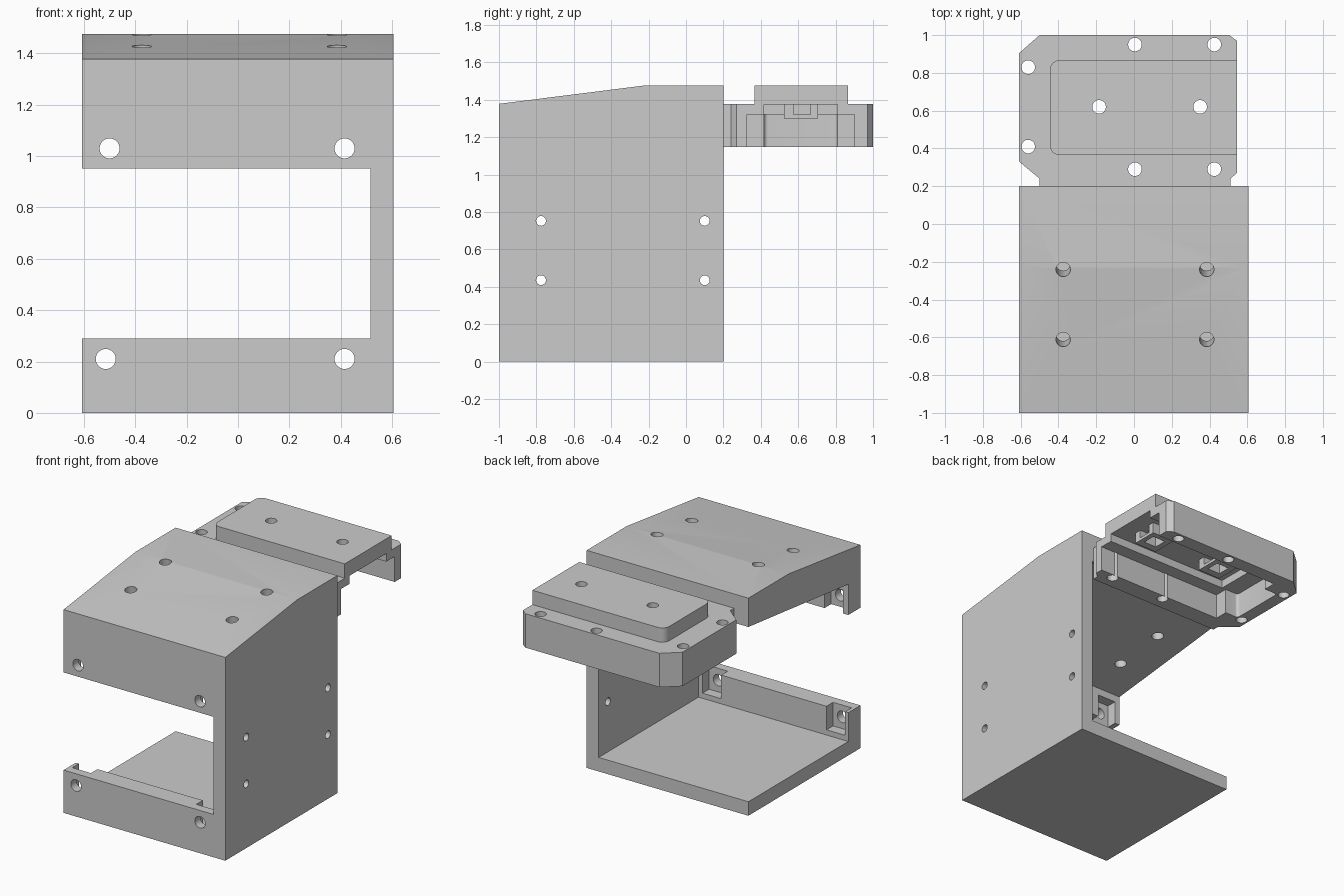
import bpy, bmesh, math
from mathutils import Vector, Matrix

cube = bpy.data.objects.get("Cube")
if cube:
    bpy.data.objects.remove(cube, do_unlink=True)

grey = bpy.data.materials.new("light_grey_plastic")
grey.use_nodes = True
GREY = (0.6, 0.6, 0.6, 1)
grey.diffuse_color = GREY
grey.node_tree.nodes["Principled BSDF"].inputs["Base Color"].default_value = GREY


def make_object(name, bm):
    bmesh.ops.recalc_face_normals(bm, faces=bm.faces)
    mesh = bpy.data.meshes.new(name)
    bm.to_mesh(mesh)
    bm.free()
    mesh.materials.append(grey)
    ob = bpy.data.objects.new(name, mesh)
    bpy.context.collection.objects.link(ob)
    return ob


def prism(name, outline, axis, lo, hi):
    """Extrude a flat outline: (y, z) points along x, or (x, y) points along z."""
    bm = bmesh.new()
    place = (lambda p: (lo, *p)) if axis == "x" else (lambda p: (*p, lo))
    face = bm.faces.new([bm.verts.new(place(p)) for p in outline])
    ext = bmesh.ops.extrude_face_region(bm, geom=[face])
    move = Vector((hi - lo, 0, 0)) if axis == "x" else Vector((0, 0, hi - lo))
    bmesh.ops.translate(bm, vec=move, verts=[g for g in ext["geom"] if isinstance(g, bmesh.types.BMVert)])
    return make_object(name, bm)


def box(name, x, y, z):
    return prism(name, [(x[0], y[0]), (x[1], y[0]), (x[1], y[1]), (x[0], y[1])], "z", *z)


def rounded_end(x0, x1, y0, y1, r):
    """Rectangle whose two corners at x0 are rounded."""
    pts = [(x1, y0), (x1, y1)]
    for cy, start in ((y1 - r, 90), (y0 + r, 180)):
        for i in range(7):
            a = math.radians(start + i * 15)
            pts.append((x0 + r + r * math.cos(a), cy + r * math.sin(a)))
    return pts


def rod(centre, axis, radius, length):
    bm = bmesh.new()
    rot = Vector(axis).to_track_quat("Z", "Y").to_matrix().to_4x4()
    bmesh.ops.create_cone(bm, cap_ends=True, segments=32, radius1=radius, radius2=radius,
                          depth=length, matrix=Matrix.Translation(centre) @ rot)
    return make_object("hole_cutter", bm)


def combine(target, tool, operation="DIFFERENCE"):
    tool.hide_render = True
    mod = target.modifiers.new("combine", "BOOLEAN")
    mod.operation, mod.solver, mod.object = operation, "EXACT", tool
    bpy.context.view_layer.objects.active = target
    bpy.ops.object.modifier_apply(modifier=mod.name)
    bpy.data.objects.remove(tool, do_unlink=True)


# Main bracket: sloped block, hollowed and open at the back and one side
bracket = prism("main_bracket", [(-1, 0), (0.2, 0), (0.2, 1.475), (-0.23, 1.475), (-1, 1.378)],
                "x", -0.608, 0.605)
combine(bracket, prism("inside_cutter", [(-0.87, 0.095), (0.3, 0.095), (0.3, 1.291), (-0.87, 1.16)],
                       "x", -0.8, 0.515))
combine(bracket, box("window_cutter", (-0.8, 0.515), (-1.2, -0.8), (0.29, 0.952)))

# Front screw holes with nut pockets open to the window
for x, z, pocket in ((-0.515, 0.21, (0.13, 0.4)), (0.415, 0.21, (0.13, 0.4)),
                     (-0.5, 1.03, (0.85, 1.11)), (0.415, 1.03, (0.85, 1.11))):
    combine(bracket, box("pocket_cutter", (x - 0.07, x + 0.07), (-0.94, -0.8), pocket))
    combine(bracket, rod((x, -1, z), (0, 1, 0), 0.039, 0.4))

# Side wall holes
for y in (-0.775, 0.1):
    for z in (0.435, 0.752):
        combine(bracket, rod((0.56, y, z), (1, 0, 0), 0.026, 0.3))

# Roof holes, square to the slope
for x in (-0.375, 0.385):
    for y in (-0.235, -0.612):
        combine(bracket, rod((x, y + 0.01, 1.35), (0, -0.13, 1), 0.038, 0.5))

# Rear mount: chamfered base with a raised plate
mount = prism("rear_mount", [(-0.5, 0.2), (0.51, 0.2), (0.51, 0.24), (0.545, 0.27), (0.545, 0.97),
                             (0.505, 1), (-0.5, 1), (-0.608, 0.905), (-0.608, 0.33), (-0.5, 0.24)],
              "z", 1.148, 1.378)
combine(mount, prism("raised_plate", rounded_end(-0.445, 0.545, 0.365, 0.867, 0.05), "z", 1.34, 1.475), "UNION")

# Stepped cavity under the mount, open at its left end
combine(mount, box("wide_cavity", (-0.42, 0.7), (0.325, 0.9), (1, 1.32)))
combine(mount, prism("narrow_cavity", rounded_end(-0.52, 0.2, 0.418, 0.81, 0.02), "z", 1, 1.32))
combine(mount, box("upper_recess", (-0.39, 0.7), (0.418, 0.81), (1.2, 1.375)))

# Mount screw holes
for x, y in ((0.005, 0.95), (0.425, 0.95), (0.005, 0.29), (0.425, 0.29),
             (-0.56, 0.83), (-0.56, 0.41), (-0.185, 0.62), (0.35, 0.62)):
    combine(mount, rod((x, y, 1.3), (0, 0, 1), 0.036, 0.6))

# Nut holders hanging from the recess
holders = []
for x in (-0.185, 0.35):
    holder = box("nut_holder", (x - 0.09, x + 0.08), (0.525, 0.705), (1.3, 1.377))
    combine(holder, box("nut_cutter", (x - 0.05, x + 0.2), (0.575, 0.665), (1.32, 1.4)))
    combine(holder, box("slot_cutter", (x - 0.05, x + 0.045), (0.575, 0.665), (1.2, 1.35)))
    holders.append(holder)

# Smooth the round holes and keep the edges sharp
bpy.ops.object.select_all(action="DESELECT")
for ob in [bracket, mount] + holders:
    ob.select_set(True)
    bpy.context.view_layer.objects.active = ob
bpy.ops.object.shade_smooth_by_angle(angle=math.radians(25))
